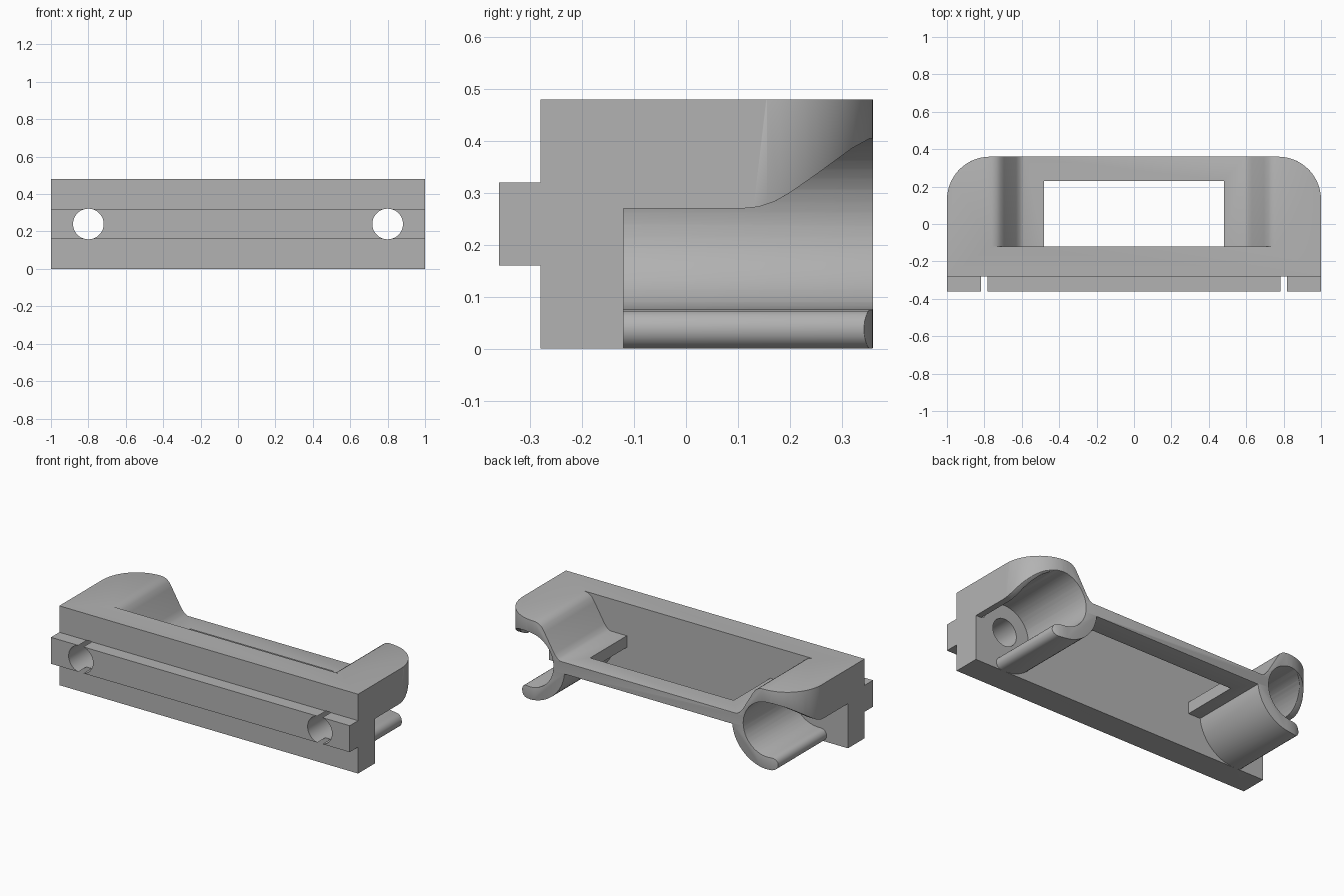
import bpy, bmesh, math

if "Cube" in bpy.data.objects:
    bpy.data.objects.remove(bpy.data.objects["Cube"], do_unlink=True)

grey = bpy.data.materials.new("plain grey")
grey.use_nodes = True
COLOUR = (0.45, 0.45, 0.45, 1)
grey.diffuse_color = COLOUR
grey.node_tree.nodes["Principled BSDF"].inputs["Base Color"].default_value = COLOUR


def arc(cx, cy, r, start, end, n):
    """Points on an arc, angles in degrees."""
    angles = [math.radians(start + (end - start) * i / n) for i in range(n + 1)]
    return [(cx + r * math.cos(a), cy + r * math.sin(a)) for a in angles]


def prism(name, outline, axis, lo, hi):
    """Extrude a closed 2D outline along one axis from lo to hi."""
    place = {"x": lambda p, d: (d, p[0], p[1]),
             "y": lambda p, d: (p[0], d, p[1]),
             "z": lambda p, d: (p[0], p[1], d)}[axis]
    bm = bmesh.new()
    a = [bm.verts.new(place(p, lo)) for p in outline]
    b = [bm.verts.new(place(p, hi)) for p in outline]
    bm.faces.new(a)
    bm.faces.new(b[::-1])
    for i in range(len(a)):
        j = (i + 1) % len(a)
        bm.faces.new((a[j], a[i], b[i], b[j]))
    bmesh.ops.recalc_face_normals(bm, faces=bm.faces)
    mesh = bpy.data.meshes.new(name)
    bm.to_mesh(mesh)
    bm.free()
    mesh.materials.append(grey)
    ob = bpy.data.objects.new(name, mesh)
    bpy.context.collection.objects.link(ob)
    return ob


def apply_modifiers(ob):
    bpy.context.view_layer.update()
    deps = bpy.context.evaluated_depsgraph_get()
    mesh = bpy.data.meshes.new_from_object(ob.evaluated_get(deps))
    ob.modifiers.clear()
    ob.data = mesh


def combine(ob, other, operation):
    """Boolean the other object into ob and discard it."""
    mod = ob.modifiers.new("boolean", "BOOLEAN")
    mod.operation = operation
    mod.solver = "EXACT"
    mod.object = other
    apply_modifiers(ob)
    bpy.data.objects.remove(other, do_unlink=True)


def mirrored(points, side):
    return [(side * x, y) for x, y in points]


def rectangle(x0, x1, y0, y1):
    return [(x0, y0), (x1, y0), (x1, y1), (x0, y1)]


# Back plate with its mounting tongue
tee = [(-.12, 0), (-.12, .48), (-.28, .48), (-.28, .32),
       (-.36, .32), (-.36, .16), (-.28, .16), (-.28, 0)]
body = prism("holder_body", tee, "x", -1, 1)

# Hook section: solid shoulder, round outside, lower lip and open round channel
HX, HZ, OUTER, INNER = .8, .24, .24, .165
hook = [(1, .48), (.76, .48), (.735, .474), (.713, .458), (.695, .43),
        (.63, .32), (.61, .296), (.58, .28)]
hook += arc(HX, HZ, OUTER, 180, 270, 16)
hook += arc(HX + .02, .0375, .0375, -90, 90, 8)
hook += arc(HX, HZ, INNER, 270, 10.5, 32)
hook += [(1, .27)]

# Rounded plan of the hook and the flared mouth cut from its side wall
plan = [(.4, -.13), (1, -.13)] + arc(.77, .13, .23, 0, 90, 14) + [(.4, .36)]
flare = [(.11, .2), (.11, .27), (.14, .273), (.17, .283), (.2, .3),
         (.25, .335), (.32, .386), (.36, .408), (.4, .42), (.4, .2)]

for side in (1, -1):
    arm = prism("hook", mirrored(hook, side), "y", -.13, .4)
    combine(arm, prism("plan", mirrored(plan, side), "z", -.1, .6), "INTERSECT")
    combine(arm, prism("flare", flare, "x", *sorted((side * .82, side * 1.1))), "DIFFERENCE")
    combine(body, arm, "UNION")

# Shelf frame between the hooks, with an open window
for name, outline in (("back_bar", rectangle(-.61, .61, .23, .36)),
                      ("left_shelf", rectangle(.48, .61, -.13, .3)),
                      ("right_shelf", rectangle(-.61, -.48, -.13, .3))):
    combine(body, prism(name, outline, "z", .215, .285), "UNION")

# Screw holes through the tongue and plate
for x in (-.8, .8):
    combine(body, prism("drill", arc(x, .24, .082, 0, 350, 35), "y", -.5, -.05), "DIFFERENCE")

# Clear the channel where the shelf ends meet it
for x in (-HX, HX):
    combine(body, prism("channel", arc(x, HZ, INNER, 0, 354, 59), "y", -.12, .5), "DIFFERENCE")

# Tidy the mesh and soften the edges of the rear half
bm = bmesh.new()
bm.from_mesh(body.data)
bmesh.ops.remove_doubles(bm, verts=bm.verts, dist=.0008)
bmesh.ops.dissolve_limit(bm, angle_limit=.01, verts=bm.verts, edges=bm.edges)
weights = bm.edges.layers.float.new("bevel_weight_edge")
for e in bm.edges:
    rear = all(v.co.y > .13 for v in e.verts)
    if rear and e.is_manifold and e.is_convex and e.calc_face_angle(0) > .9:
        e[weights] = 1
bm.to_mesh(body.data)
bm.free()
bevel = body.modifiers.new("soft_edges", "BEVEL")
bevel.limit_method = "WEIGHT"
bevel.width = .022
bevel.segments = 3
apply_modifiers(body)

# Smooth shading with crisp corners
bpy.context.view_layer.objects.active = body
body.select_set(True)
bpy.ops.object.shade_smooth_by_angle(angle=math.radians(32))
